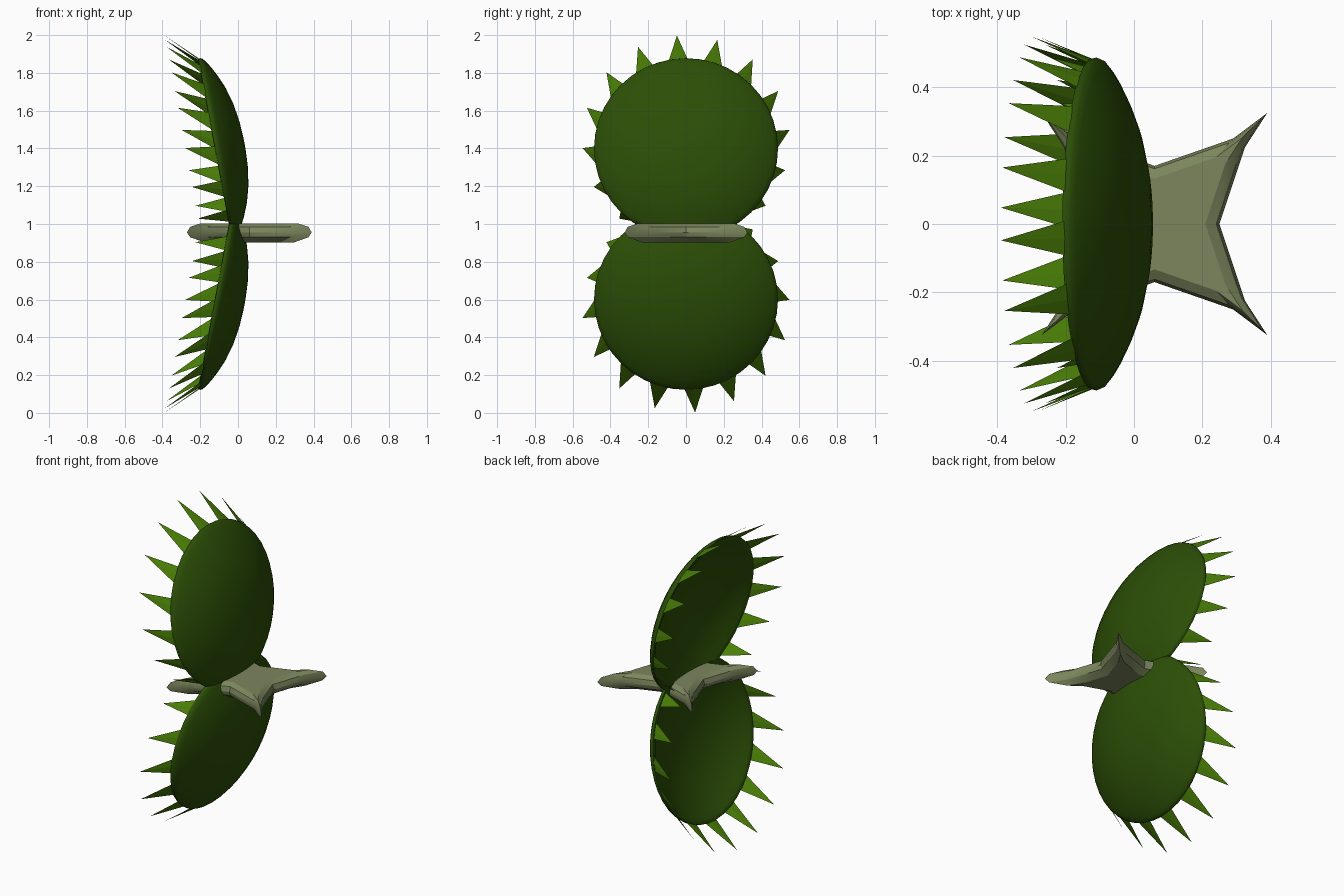
import bpy, bmesh, math
from mathutils import Vector, Matrix

cube = bpy.data.objects.get("Cube")
if cube:
    bpy.data.objects.remove(cube, do_unlink=True)


def material(name, rgb):
    m = bpy.data.materials.new(name)
    m.use_nodes = True
    m.diffuse_color = (*rgb, 1)
    bsdf = m.node_tree.nodes["Principled BSDF"]
    bsdf.inputs["Base Color"].default_value = (*rgb, 1)
    bsdf.inputs["Roughness"].default_value = 0.8
    return m


DARK = material("dark_green", (0.025, 0.078, 0.002))
BRIGHT = material("bright_green", (0.068, 0.21, 0.002))
OLIVE = material("olive_grey", (0.20, 0.24, 0.11))


def finish(name, bm, mat, angle=None):
    mesh = bpy.data.meshes.new(name)
    bm.to_mesh(mesh)
    bm.free()
    mesh.materials.append(mat)
    obj = bpy.data.objects.new(name, mesh)
    bpy.context.collection.objects.link(obj)
    if angle:
        bpy.ops.object.select_all(action='DESELECT')
        obj.select_set(True)
        bpy.context.view_layer.objects.active = obj
        bpy.ops.object.shade_smooth_by_angle(angle=math.radians(angle))


def loft(bm, rings):
    """Bridge rings of points; a fan to the middle closes each end."""
    loops = [[bm.verts.new(p) for p in ring] for ring in rings]
    n = len(loops[0])
    for a, b in zip(loops, loops[1:]):
        for i in range(n):
            j = (i + 1) % n
            bm.faces.new((a[i], a[j], b[j], b[i]))
    for loop in (loops[0], loops[-1]):
        mid = bm.verts.new(sum((v.co for v in loop), Vector()) / n)
        for i in range(n):
            bm.faces.new((loop[i], loop[(i + 1) % n], mid))
    bmesh.ops.recalc_face_normals(bm, faces=bm.faces[:])


# Lobe frame: tilted dish, its rim plane leaning towards -x at the top
TILT = math.radians(10.6)
CENTRE = Vector((-0.105, 0, 1.4))
UP = Vector((-math.sin(TILT), 0, math.cos(TILT)))
SIDE = Vector((0, 1, 0))
OUT = Vector((math.cos(TILT), 0, math.sin(TILT)))

# Dish profile (radius, depth): outer skin, rounded lip, inner skin
PROFILE = [(0.03, 0.142), (0.12, 0.137), (0.22, 0.122), (0.31, 0.097),
           (0.38, 0.068), (0.43, 0.042), (0.465, 0.020), (0.482, 0.006),
           (0.487, -0.005), (0.484, -0.016), (0.472, -0.018), (0.455, -0.010),
           (0.42, 0.012), (0.33, 0.055), (0.22, 0.088), (0.12, 0.104),
           (0.03, 0.111)]
SEGMENTS = 40

# Lower half is the upper half turned half a circle about the x axis at z = 1
FLIP = Matrix.Translation((0, 0, 2)) @ Matrix.Rotation(math.pi, 4, 'X')


def dish(name, turn):
    bm = bmesh.new()
    rings = []
    for r, d in PROFILE:
        ring = []
        for i in range(SEGMENTS):
            a = math.tau * i / SEGMENTS
            ring.append(CENTRE + (SIDE * math.cos(a) + UP * math.sin(a)) * r
                        + OUT * d)
        rings.append(ring)
    loft(bm, rings)
    # trim at the hinge line, where the two lobes meet
    bmesh.ops.bisect_plane(bm, geom=bm.verts[:] + bm.edges[:] + bm.faces[:],
                           plane_co=(0, 0, 0.998), plane_no=(0, 0, 1),
                           clear_inner=True)
    bmesh.ops.holes_fill(bm, edges=[e for e in bm.edges if e.is_boundary])
    bmesh.ops.transform(bm, matrix=turn, verts=bm.verts[:])
    finish(name, bm, DARK, 60)


def spikes(name, turn):
    bm = bmesh.new()
    for k in range(-2, 11):
        a = math.radians(5 + 22.5 * k)
        c, s = math.cos(a), math.sin(a)
        base = CENTRE + (SIDE * c + UP * s) * 0.472
        tip = Vector((-0.29 - 0.1 * s, 0.55 * c, 1.45 + 0.55 * s))
        tangent = (UP * c - SIDE * s) * 0.053
        thin = (tip - base).cross(tangent).normalized() * 0.003
        ring = [bm.verts.new(turn @ (base + o))
                for o in (tangent, thin, -tangent, -thin)]
        point = bm.verts.new(turn @ tip)
        bm.faces.new(ring)
        for i in range(4):
            bm.faces.new((ring[i], ring[(i + 1) % 4], point))
    bmesh.ops.recalc_face_normals(bm, faces=bm.faces[:])
    finish(name, bm, BRIGHT)


for label, turn in (("upper", Matrix.Identity(4)), ("lower", FLIP)):
    dish(label + "_lobe", turn)
    spikes(label + "_spikes", turn)

# Four-pointed stem plate: one quarter outline mirrored round the middle
quarter = [(0.19, 0), (0.265, 0.225), (0.33, 0.325), (0.23, 0.25), (0, 0.17)]
half = quarter + [(-x, y) for x, y in quarter[-2::-1]]
outline = half + [(x, -y) for x, y in half[-2:0:-1]]
layers = [(0.903, 0.72), (0.930, 0.95), (0.955, 1.0), (0.985, 0.95),
          (1.003, 0.78)]
bm = bmesh.new()
loft(bm, [[Vector((0.06 + x * k, y * k, z)) for x, y in outline]
          for z, k in layers])
finish("stem_plate", bm, OLIVE, 25)
